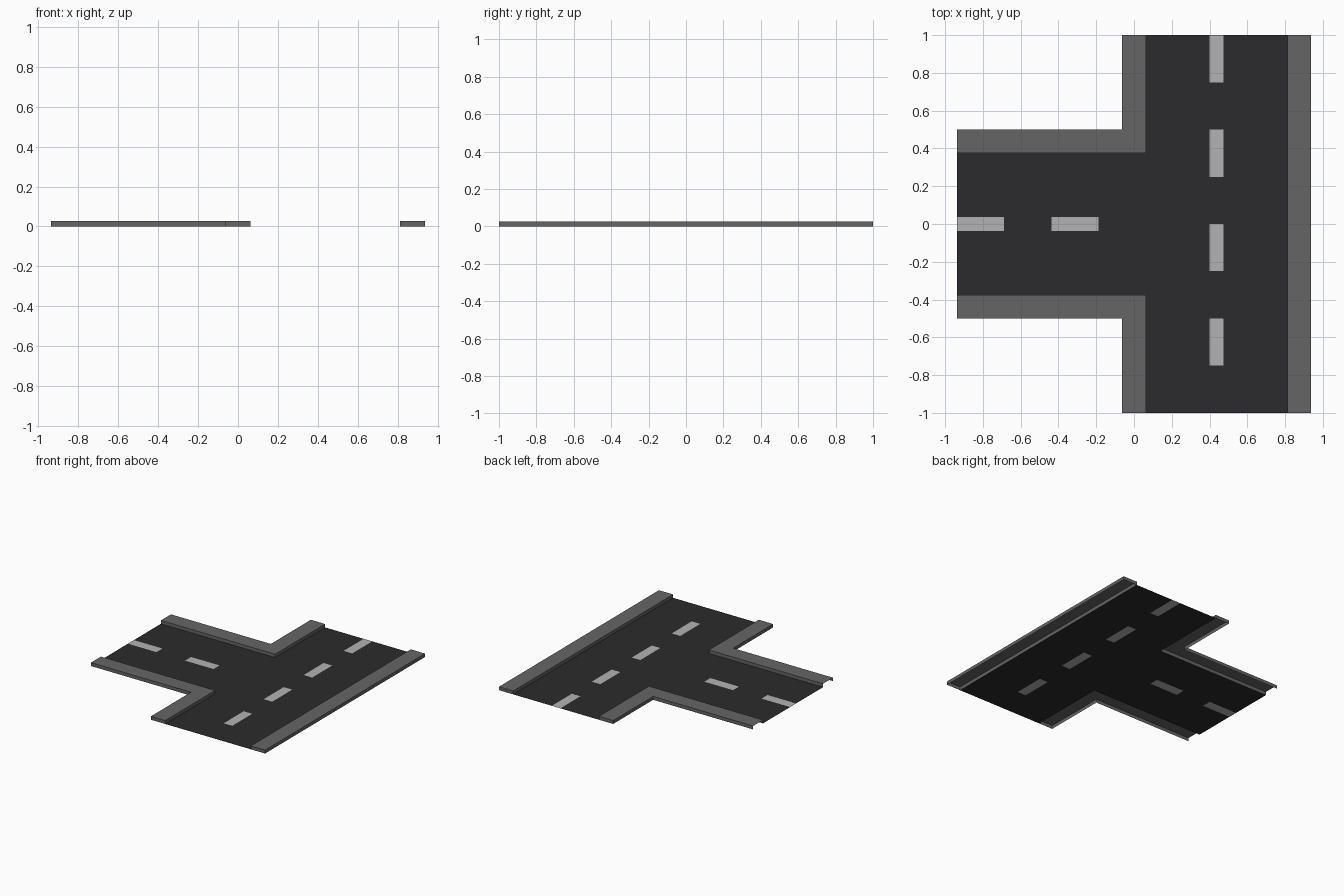
import bpy

if "Cube" in bpy.data.objects:
    bpy.data.objects.remove(bpy.data.objects["Cube"])

CURB_H = 0.027          # curb height
END_X = -0.9375         # open end of the side road
R0, R1 = 0.0625, 0.8125  # main road edges
HALF = 0.375            # side road half width
MID, MW = 0.4375, 0.0375  # main road centre line, marking half width


def material(name, rgb):
    m = bpy.data.materials.new(name)
    m.diffuse_color = (*rgb, 1)
    m.use_nodes = True
    m.node_tree.nodes["Principled BSDF"].inputs["Base Color"].default_value = m.diffuse_color
    return m


def make(name, verts, faces, mat):
    me = bpy.data.meshes.new(name)
    me.from_pydata(verts, [], faces)
    me.materials.append(mat)
    me.update()
    ob = bpy.data.objects.new(name, me)
    bpy.context.collection.objects.link(ob)
    return ob


def rects(name, boxes, mat):
    """Flat rectangles at ground level."""
    verts, faces = [], []
    for x0, x1, y0, y1 in boxes:
        n = len(verts)
        verts += [(x0, y0, 0), (x1, y0, 0), (x1, y1, 0), (x0, y1, 0)]
        faces.append((n, n + 1, n + 2, n + 3))
    make(name, verts, faces, mat)


def curb(name, outline, mat, skip=()):
    """Bottomless shell from a counter-clockwise outline; skipped edges stay open."""
    n = len(outline)
    verts = [(x, y, 0) for x, y in outline] + [(x, y, CURB_H) for x, y in outline]
    faces = [tuple(range(n, 2 * n))]
    for i in range(n):
        if i not in skip:
            j = (i + 1) % n
            faces.append((i, j, j + n, i + n))
    make(name, verts, faces, mat)


asphalt = material("asphalt", (0.024, 0.024, 0.026))
concrete = material("concrete", (0.13, 0.13, 0.13))
paint = material("paint", (0.45, 0.45, 0.45))

# Lane markings, inlaid in the road surface
marks = [(MID - MW, MID + MW, y, y + 0.25) for y in (-0.75, -0.25, 0.25, 0.75)]
marks += [(x, x + 0.25, -MW, MW) for x in (END_X, END_X + 0.5)]
rects("lane_markings", marks, paint)

# Road surface: T-shaped grid of cells with the marking cells left out
xs = sorted({END_X, R0, R1} | {v for m in marks for v in m[:2]})
ys = sorted({-1, -HALF, HALF, 1} | {v for m in marks for v in m[2:]})
cells = []
for x0, x1 in zip(xs, xs[1:]):
    for y0, y1 in zip(ys, ys[1:]):
        cx, cy = (x0 + x1) / 2, (y0 + y1) / 2
        on_road = cx > R0 or abs(cy) < HALF
        painted = any(a < cx < b and c < cy < d for a, b, c, d in marks)
        if on_road and not painted:
            cells.append((x0, x1, y0, y1))
rects("road_surface", cells, asphalt)

# Straight curb along the closed side
curb("straight_curb", [(R1, -1), (0.9375, -1), (0.9375, 1), (R1, 1)], concrete)

# Corner curbs, mirrored across the side road; their side-road ends are open
corner = [(END_X, HALF), (R0, HALF), (R0, 1), (-R0, 1), (-R0, 0.5), (END_X, 0.5)]
curb("corner_curb_back", corner, concrete, skip=(5,))
curb("corner_curb_front", [(x, -y) for x, y in reversed(corner)], concrete, skip=(5,))
